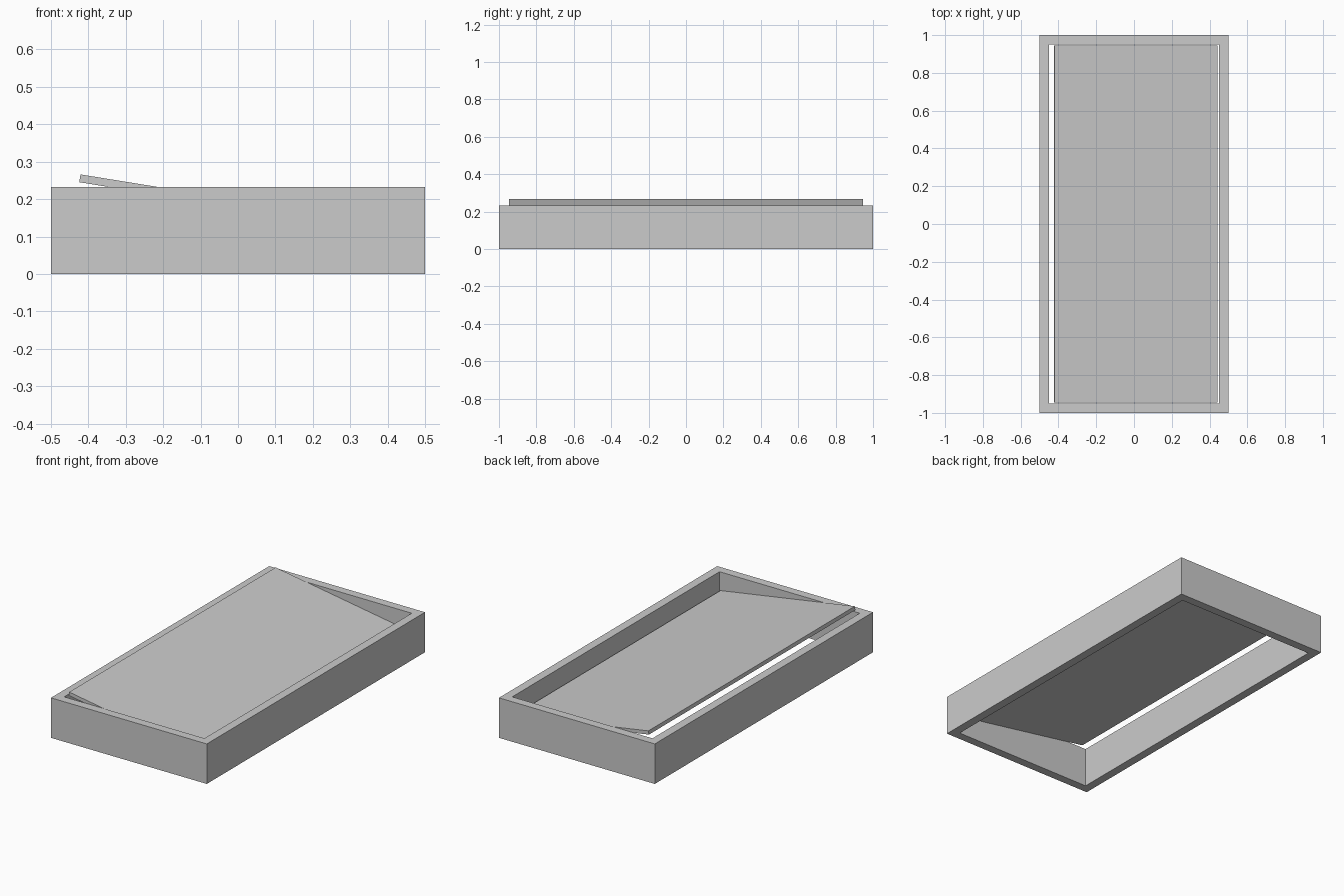
import bpy, bmesh, math
from mathutils import Vector

if "Cube" in bpy.data.objects:
    bpy.data.objects.remove(bpy.data.objects["Cube"])


def extrude_faces(name, faces, offset):
    """Build an object by extruding coplanar polygons along an offset."""
    bm = bmesh.new()
    for pts in faces:
        bm.faces.new([bm.verts.new(p) for p in pts])
    bmesh.ops.remove_doubles(bm, verts=bm.verts, dist=1e-5)
    res = bmesh.ops.extrude_face_region(bm, geom=bm.faces[:], use_keep_orig=True)
    moved = [g for g in res["geom"] if isinstance(g, bmesh.types.BMVert)]
    bmesh.ops.translate(bm, verts=moved, vec=offset)
    bmesh.ops.recalc_face_normals(bm, faces=bm.faces)
    mesh = bpy.data.meshes.new(name)
    bm.to_mesh(mesh)
    bm.free()
    obj = bpy.data.objects.new(name, mesh)
    bpy.context.collection.objects.link(obj)
    return obj


# Open rectangular frame with mitred corners
HEIGHT, WALL = 0.232, 0.05
corners = [(-1, -1), (1, -1), (1, 1), (-1, 1)]
outer = [Vector((sx * 0.5, sy * 1.0, 0)) for sx, sy in corners]
inner = [Vector((sx * (0.5 - WALL), sy * (1.0 - WALL), 0)) for sx, sy in corners]
quads = [(outer[i], outer[(i + 1) % 4], inner[(i + 1) % 4], inner[i]) for i in range(4)]
extrude_faces("outer_frame", quads, (0, 0, HEIGHT))

# Thin panel tilted inside the frame, raised on the left
ANGLE, LENGTH, THICK = math.radians(9.2), 0.874, 0.021
along = Vector((math.cos(ANGLE), 0, -math.sin(ANGLE)))
down = Vector((-math.sin(ANGLE), 0, -math.cos(ANGLE)))
start = Vector((-0.421, -0.946, 0.266))
profile = [start, start + along * LENGTH,
           start + along * LENGTH + down * THICK, start + down * THICK]
extrude_faces("tilted_panel", [profile], (0, 1.892, 0))
